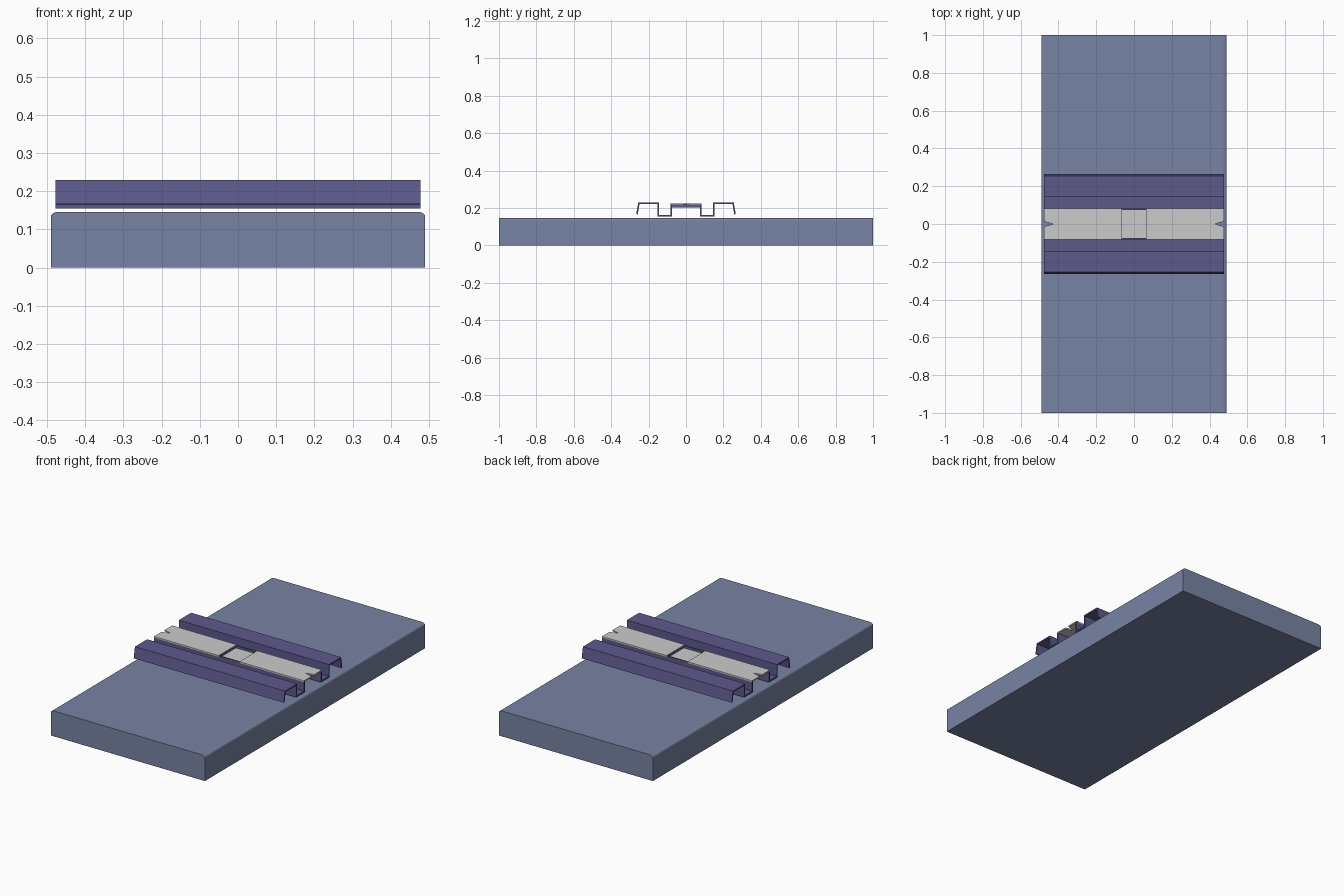
import bpy, bmesh, math
from mathutils import Vector

if "Cube" in bpy.data.objects:
    bpy.data.objects.remove(bpy.data.objects["Cube"])

def material(name, rgb):
    m = bpy.data.materials.new(name)
    m.diffuse_color = (*rgb, 1)
    m.use_nodes = True
    m.node_tree.nodes["Principled BSDF"].inputs["Base Color"].default_value = m.diffuse_color
    return m

SLATE = material("slate_blue", (0.19, 0.23, 0.37))
PURPLE = material("muted_purple", (0.11, 0.10, 0.26))
LIGHT = material("light_grey", (0.67, 0.69, 0.70))

def prism(name, pts, place, lo, hi, mat):
    """Extrude a closed 2D outline between lo and hi; place(u, v, t) maps it to 3D."""
    bm = bmesh.new()
    a = [bm.verts.new(place(u, v, lo)) for u, v in pts]
    b = [bm.verts.new(place(u, v, hi)) for u, v in pts]
    bm.faces.new(a)
    bm.faces.new(b)
    n = len(pts)
    for i in range(n):
        j = (i + 1) % n
        bm.faces.new((a[i], a[j], b[j], b[i]))
    bmesh.ops.recalc_face_normals(bm, faces=bm.faces)
    me = bpy.data.meshes.new(name)
    bm.to_mesh(me)
    bm.free()
    ob = bpy.data.objects.new(name, me)
    bpy.context.collection.objects.link(ob)
    me.materials.append(mat)
    return ob

def along_x(u, v, t): return (t, u, v)
def along_y(u, v, t): return (u, t, v)
def along_z(u, v, t): return (u, v, t)

def rect(u0, u1, v0, v1):
    return [(u0, v0), (u1, v0), (u1, v1), (u0, v1)]

def sheet_outline(line, thick):
    """Mitred outline of a thin bent sheet following a centre line."""
    p = [Vector(q) for q in line]
    dirs = [(b - a).normalized() for a, b in zip(p, p[1:])]
    norms = [Vector((-d.y, d.x)) for d in dirs]
    left, right = [], []
    for i, q in enumerate(p):
        n0, n1 = norms[max(i - 1, 0)], norms[min(i, len(norms) - 1)]
        off = (n0 + n1) * (thick / 2) / (1 + n0.dot(n1))
        left.append(tuple(q + off))
        right.append(tuple(q - off))
    return left + right[::-1]

# Base slab with rounded long top edges
W, H, RX, RZ = 0.49, 0.146, 0.022, 0.012
arc = [(W - RX + RX * math.cos(k * math.pi / 10), H - RZ + RZ * math.sin(k * math.pi / 10))
       for k in range(6)]
slab_pts = [(-W, 0), (W, 0)] + arc + [(-x, z) for x, z in reversed(arc)]
prism("base_slab", slab_pts, along_y, -1, 1, SLATE)

# Folded sheet rails, mirrored across the centre line
L = 0.477
bend = [(0.262, 0.166), (0.252, 0.2255), (0.148, 0.2255),
        (0.148, 0.158), (0.078, 0.158), (0.078, 0.2205)]
for side, label in ((1, "back"), (-1, "front")):
    line = [(side * y, z) for y, z in bend]
    prism(f"{label}_rail", sheet_outline(line, 0.008), along_x, -L, L, PURPLE)

# Light cover plates with a pointed notch at each outer end
P, Y = 0.066, 0.0825
for side, label in ((1, "right"), (-1, "left")):
    outline = [(P, -Y), (L, -Y), (L, -0.014), (0.428, 0), (L, 0.014), (L, Y), (P, Y)]
    prism(f"{label}_plate", [(side * x, y) for x, y in outline],
          along_z, 0.215, 0.2225, LIGHT)
    # Purple end wall of the central recess
    x0, x1 = sorted((side * (P - 0.001), side * (P + 0.004)))
    prism(f"{label}_recess_wall", rect(x0, x1, -0.076, 0.076),
          along_z, 0.203, 0.219, PURPLE)

# Sunken floor of the central recess
prism("recess_floor", rect(-P, P, -0.075, 0.075), along_z, 0.202, 0.207, LIGHT)
